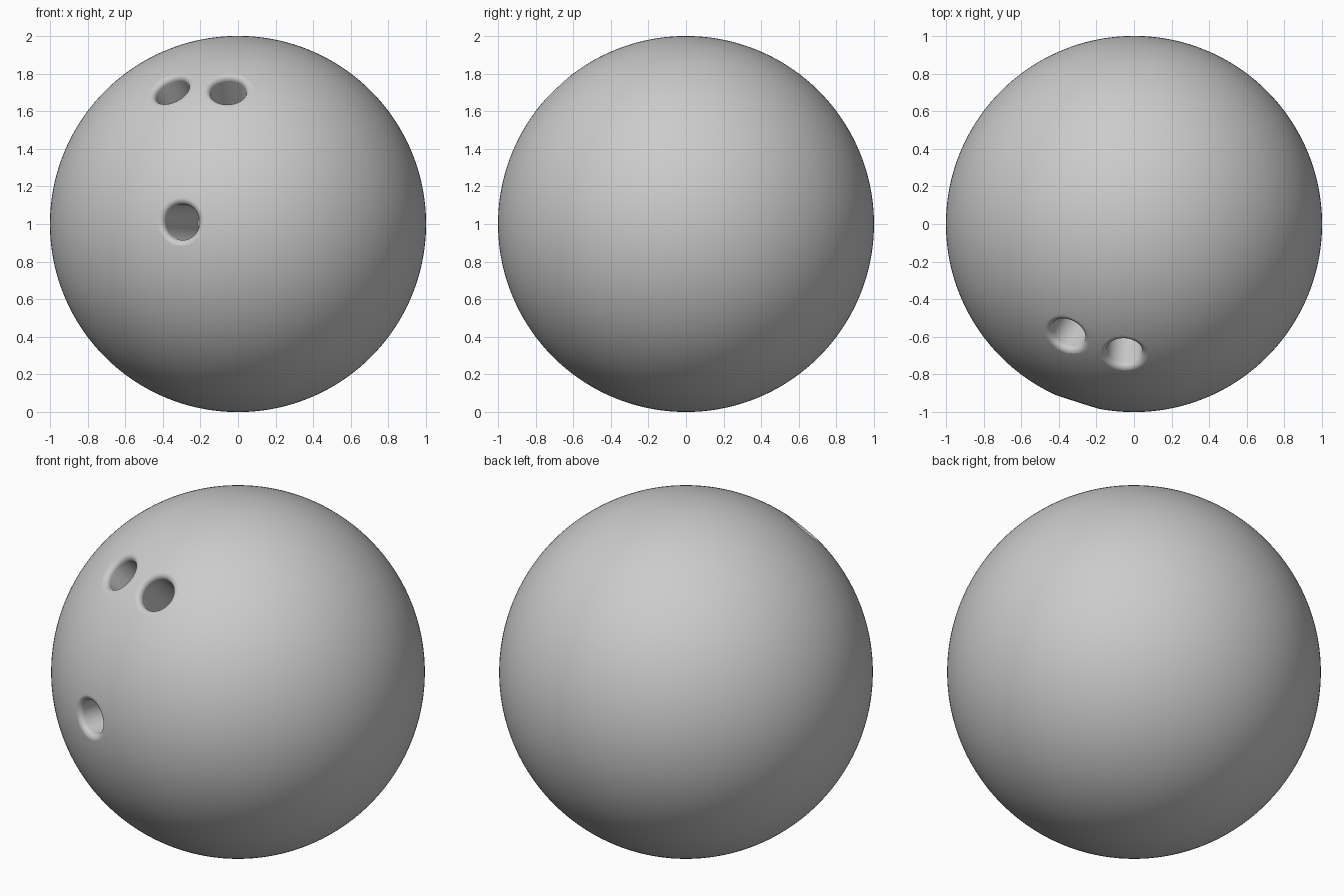
import bpy, bmesh, math
from mathutils import Vector

if "Cube" in bpy.data.objects:
    bpy.data.objects.remove(bpy.data.objects["Cube"])

CENTER = Vector((0, 0, 1))


def hole_cutter(name, direction, depth, radius=0.095, fillet=0.03, segs=64):
    """Lathed drill shape with a flared mouth that rounds the hole's rim."""
    mouth = radius + fillet
    top = math.sqrt(1 - mouth ** 2)
    profile = [(radius, 1 - depth)]
    for i in range(9):
        a = math.radians(10 * i)
        profile.append((mouth - fillet * math.cos(a), top - fillet + fillet * math.sin(a)))
    profile += [(mouth + 0.002, top + 0.001), (mouth + 0.01, 1.05)]
    bm = bmesh.new()
    rings = [[bm.verts.new((r * math.cos(2 * math.pi * k / segs),
                            r * math.sin(2 * math.pi * k / segs), z)) for k in range(segs)]
             for r, z in profile]
    for lo, hi in zip(rings, rings[1:]):
        for k in range(segs):
            n = (k + 1) % segs
            bm.faces.new((lo[k], lo[n], hi[n], hi[k]))
    bm.faces.new(rings[0][::-1])
    bm.faces.new(rings[-1])
    mesh = bpy.data.meshes.new(name)
    bm.to_mesh(mesh)
    bm.free()
    ob = bpy.data.objects.new(name, mesh)
    bpy.context.collection.objects.link(ob)
    ob.location = CENTER
    ob.rotation_mode = 'QUATERNION'
    ob.rotation_quaternion = Vector(direction).to_track_quat('Z', 'Y')
    ob.hide_render = True
    return ob


# Ball body
bpy.ops.mesh.primitive_ico_sphere_add(subdivisions=7, radius=1, location=CENTER)
ball = bpy.context.object
ball.name = "ball"

# Two finger holes and one thumb hole, all drilled towards the centre
holes = [("left_finger_hole", (-0.355, -0.59, 0.715), 0.38),
         ("right_finger_hole", (-0.052, -0.69, 0.715), 0.38),
         ("thumb_hole", (-0.305, -0.954, 0.01), 0.6)]
for name, direction, depth in holes:
    cutter = hole_cutter(name, direction, depth)
    mod = ball.modifiers.new(name, 'BOOLEAN')
    mod.operation = 'DIFFERENCE'
    mod.solver = 'EXACT'
    mod.object = cutter
    bpy.context.view_layer.objects.active = ball
    bpy.ops.object.modifier_apply(modifier=mod.name)
    bpy.data.objects.remove(cutter)

# Smooth shading with crisp hole bottoms
bpy.ops.object.select_all(action='DESELECT')
ball.select_set(True)
bpy.context.view_layer.objects.active = ball
bpy.ops.object.shade_smooth_by_angle(angle=math.radians(40))
